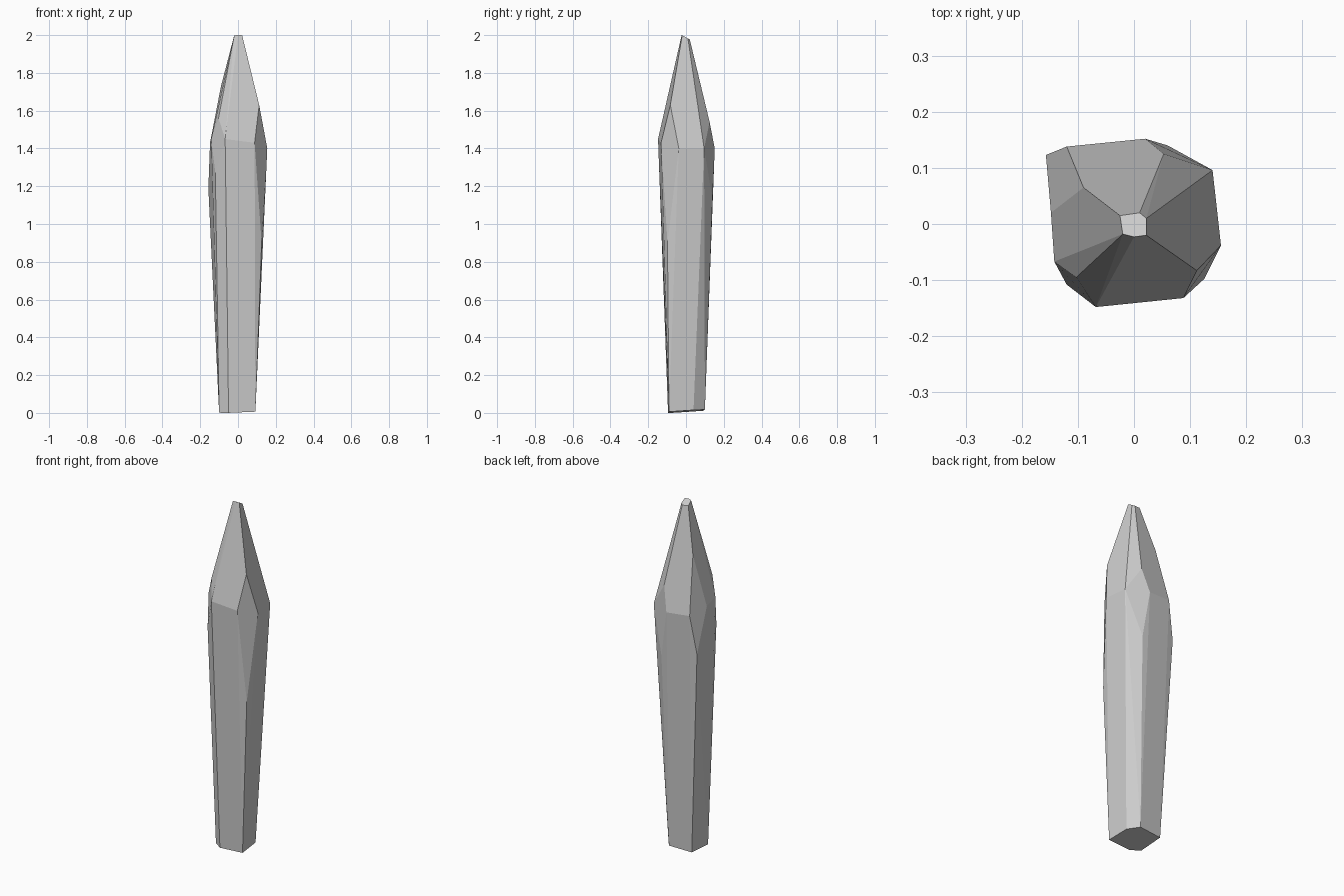
import bpy, bmesh, math

# Faceted crystal: the convex hull of a few rings of corner points
base = [(-0.10, -0.06), (-0.05, -0.095), (0.092, -0.09),
        (0.085, 0.04), (0.04, 0.10), (-0.10, 0.09)]
tip = [(-0.02, -0.018), (0.0, -0.023), (0.022, -0.02),
       (0.022, 0.01), (0.01, 0.02), (-0.025, 0.015)]
# Widest ring, where the shaft meets the point
shoulder = [(-0.068, -0.148, 1.45), (0.088, -0.132, 1.43), (0.155, -0.038, 1.40),
            (0.14, 0.096, 1.40), (0.02, 0.152, 1.40), (-0.12, 0.138, 1.41),
            (-0.148, 0.02, 1.43), (-0.142, -0.067, 1.45)]
# Upper and lower ends of the four diamond-shaped corner facets
diamond_tops = [(0.112, -0.083, 1.63), (0.053, 0.125, 1.54),
                (-0.09, 0.065, 1.73), (-0.103, -0.095, 1.56)]
diamond_bottoms = [(0.125, -0.098, 0.90), (0.06, 0.14, 1.13),
                   (-0.157, 0.123, 1.19), (-0.12, -0.108, 1.27)]

# The base and tip are slightly tilted cuts
points = [(x, y, 0.009 + 0.04 * x + 0.07 * y) for x, y in base]
points += [(x, y, 1.988 - 0.55 * y) for x, y in tip]
points += shoulder + diamond_tops + diamond_bottoms

bm = bmesh.new()
for p in points:
    bm.verts.new(p)
bmesh.ops.convex_hull(bm, input=bm.verts[:])
bmesh.ops.delete(bm, geom=[v for v in bm.verts if not v.link_faces], context='VERTS')
# Merge nearly coplanar triangles into flat facets
bmesh.ops.dissolve_limit(bm, angle_limit=math.radians(5),
                         verts=bm.verts[:], edges=bm.edges[:])
bmesh.ops.recalc_face_normals(bm, faces=bm.faces[:])

mesh = bpy.data.meshes.new("crystal_shard")
bm.to_mesh(mesh)
bm.free()
crystal = bpy.data.objects.new("crystal_shard", mesh)
bpy.context.collection.objects.link(crystal)
